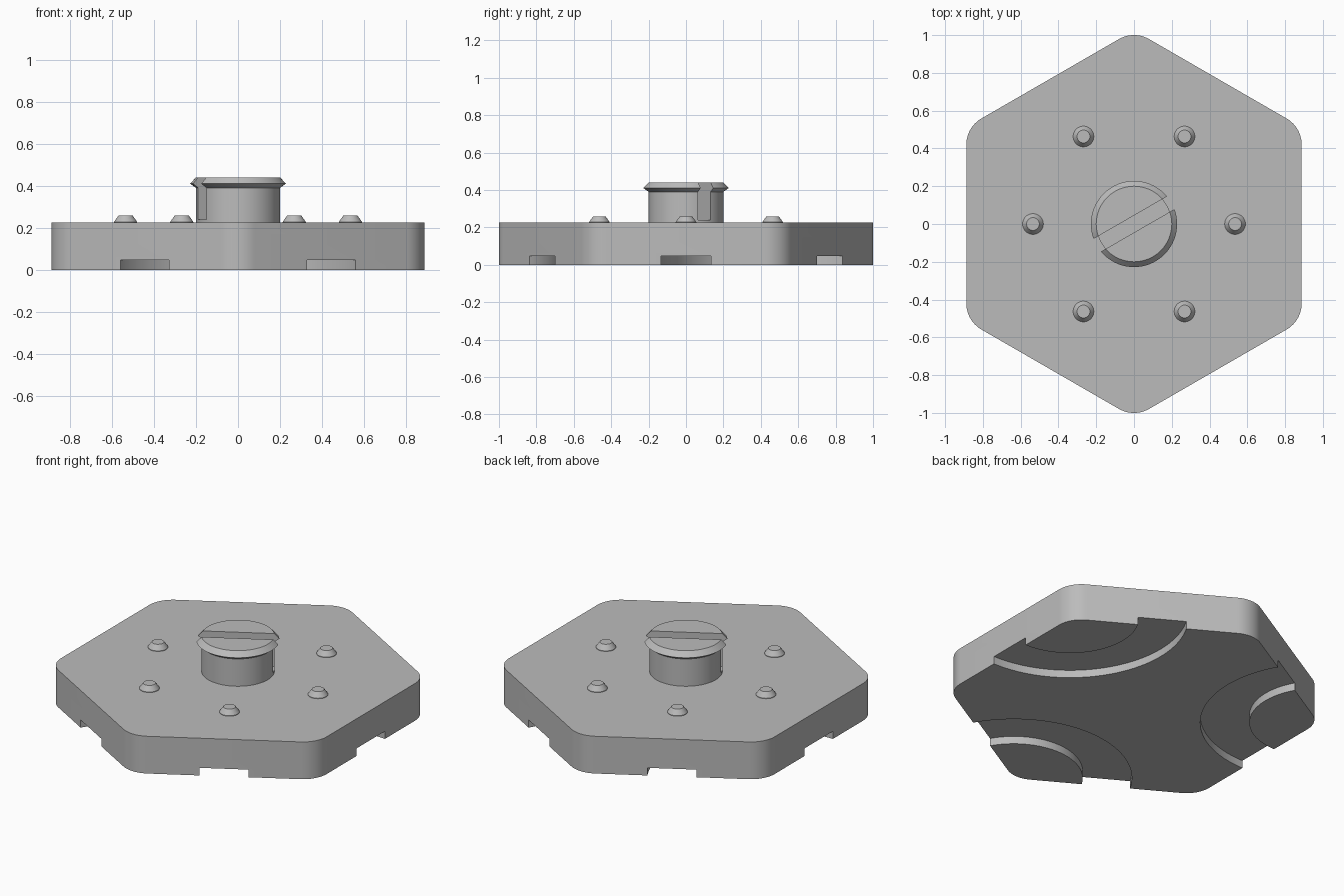
import bpy, bmesh
from math import sin, cos, pi, radians
from mathutils import Matrix

if "Cube" in bpy.data.objects:
    bpy.data.objects.remove(bpy.data.objects["Cube"], do_unlink=True)

grey = bpy.data.materials.new("light_grey_plastic")
grey.use_nodes = True
COLOUR = (0.5, 0.5, 0.5, 1)
grey.diffuse_color = COLOUR
grey.node_tree.nodes["Principled BSDF"].inputs["Base Color"].default_value = COLOUR

CORNER = 1.025      # distance to the unrounded hexagon corner
ROUND = 0.16        # corner radius
TOP = 0.225         # height of the tile


def finish(bm, name):
    bmesh.ops.recalc_face_normals(bm, faces=bm.faces)
    mesh = bpy.data.meshes.new(name)
    bm.to_mesh(mesh)
    bm.free()
    mesh.materials.append(grey)
    obj = bpy.data.objects.new(name, mesh)
    bpy.context.collection.objects.link(obj)
    return obj


def lathe(name, profile, sides, centre=(0, 0, 0), closed=False):
    """Turn (radius, height) points round z; open profiles get flat end caps."""
    bm = bmesh.new()
    rings = [[bm.verts.new((centre[0] + r * cos(2 * pi * i / sides),
                            centre[1] + r * sin(2 * pi * i / sides),
                            centre[2] + z)) for i in range(sides)]
             for r, z in profile]
    pairs = list(zip(rings, rings[1:]))
    if closed:
        pairs.append((rings[-1], rings[0]))
    else:
        bm.faces.new(rings[0])
        bm.faces.new(rings[-1])
    for a, b in pairs:
        for i in range(sides):
            j = (i + 1) % sides
            bm.faces.new((a[i], a[j], b[j], b[i]))
    return finish(bm, name)


def cut(obj, cutter):
    cutter.hide_render = True
    mod = obj.modifiers.new("cut", 'BOOLEAN')
    mod.operation = 'DIFFERENCE'
    mod.solver = 'EXACT'
    mod.object = cutter
    bpy.context.view_layer.objects.active = obj
    bpy.ops.object.modifier_apply(modifier=mod.name)
    bpy.data.objects.remove(cutter, do_unlink=True)


def smooth(obj):
    bpy.ops.object.select_all(action='DESELECT')
    obj.select_set(True)
    bpy.context.view_layer.objects.active = obj
    bpy.ops.object.shade_smooth_by_angle(angle=radians(25))


# Hexagonal tile with rounded corners
bm = bmesh.new()
outline = []
reach = CORNER - ROUND / cos(pi / 6)
for k in range(6):
    a = radians(30 + 60 * k)
    for s in range(13):
        b = a + radians(-30 + 5 * s)
        outline.append(bm.verts.new((reach * cos(a) + ROUND * cos(b),
                                     reach * sin(a) + ROUND * sin(b), 0)))
base = bm.faces.new(outline)
walls = bmesh.ops.extrude_face_region(bm, geom=[base], use_keep_orig=True)
bmesh.ops.translate(bm, vec=(0, 0, TOP),
                    verts=[v for v in walls["geom"] if isinstance(v, bmesh.types.BMVert)])
tile = finish(bm, "hexagonal_tile")

# Curved channels underneath, round every second corner
for k in range(3):
    a = radians(30 + 120 * k)
    ring = lathe("channel_cutter",
                 [(0.378, -0.1), (0.647, -0.1), (0.647, 0.046), (0.378, 0.046)],
                 128, (CORNER * cos(a), CORNER * sin(a), 0), closed=True)
    cut(tile, ring)
smooth(tile)

# Central snap peg with a flared lip, split by a slot
peg = lathe("snap_peg", [(0.2, TOP - 0.01), (0.2, 0.39), (0.228, 0.41), (0.2, 0.44)], 96)
bm = bmesh.new()
bmesh.ops.create_cube(bm, size=1, matrix=Matrix.Rotation(pi / 6, 4, 'Z')
                      @ Matrix.Translation((0, 0, 0.44))
                      @ Matrix.Diagonal((0.6, 0.078, 0.4, 1)))
cut(peg, finish(bm, "slot_cutter"))
smooth(peg)

# Ring of six small studs
for k in range(6):
    a = radians(60 * k)
    smooth(lathe(f"stud_{k + 1}", [(0.055, -0.005), (0.055, 0.003), (0.034, 0.033)], 32,
                 (0.535 * cos(a), 0.535 * sin(a), TOP)))
